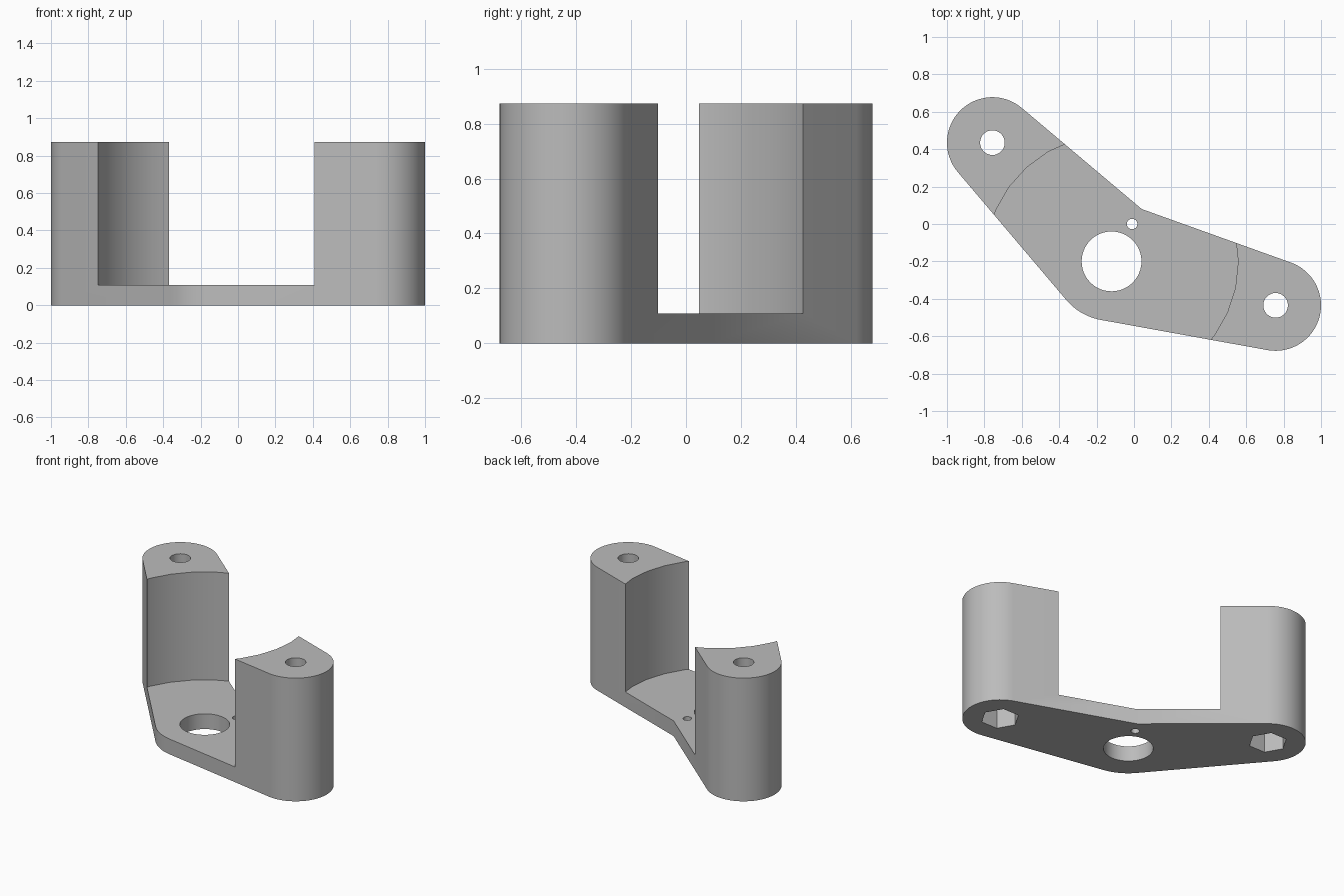
import bpy, bmesh, math
from mathutils import Vector

if "Cube" in bpy.data.objects:
    bpy.data.objects.remove(bpy.data.objects["Cube"])

MID, MID_R = Vector((-0.12, -0.2)), 0.318
RIGHT, LEFT, ARM_R = Vector((0.757, -0.435)), Vector((-0.757, 0.435)), 0.243
HEIGHT, BASE = 0.873, 0.108

grey = bpy.data.materials.new("plain grey")
grey.diffuse_color = (0.5, 0.5, 0.5, 1)
grey.use_nodes = True
grey.node_tree.nodes["Principled BSDF"].inputs["Base Color"].default_value = grey.diffuse_color


def prism(name, points, z0, z1):
    """Extrude a flat counter-clockwise outline from z0 to z1."""
    bm = bmesh.new()
    face = bm.faces.new([bm.verts.new((p[0], p[1], z0)) for p in points])
    top = bmesh.ops.extrude_face_region(bm, geom=[face])["geom"]
    bmesh.ops.translate(bm, vec=(0, 0, z1 - z0),
                        verts=[v for v in top if isinstance(v, bmesh.types.BMVert)])
    bmesh.ops.recalc_face_normals(bm, faces=bm.faces)
    mesh = bpy.data.meshes.new(name)
    bm.to_mesh(mesh)
    bm.free()
    mesh.materials.append(grey)
    ob = bpy.data.objects.new(name, mesh)
    bpy.context.collection.objects.link(ob)
    return ob


def arc(c, r, a0, a1, n):
    return [c + r * Vector((math.cos(a0 + (a1 - a0) * i / n),
                            math.sin(a0 + (a1 - a0) * i / n))) for i in range(n + 1)]


def circle(c, r, n):
    return arc(c, r, 0, math.tau, n)[:-1]


def tangents(arm):
    """Angles at which the two outer tangent lines touch the hub and arm circles."""
    d = arm - MID
    a = math.atan2(d.y, d.x)
    s = math.acos((MID_R - ARM_R) / d.length)
    return a - s, a + s


# Outline: two rounded arms meeting at the rounded hub, with a sharp inner corner
r0, r1 = tangents(RIGHT)
l0, l1 = tangents(LEFT)
half = (l0 - r1) / 2
inner = MID + MID_R / math.cos(half) * Vector((math.cos(r1 + half), math.sin(r1 + half)))
outline = (arc(RIGHT, ARM_R, r0, r1, 32) + [inner] + arc(LEFT, ARM_R, l0, l1, 32)
           + arc(MID, MID_R, l1, r0 + math.tau, 12))
bracket = prism("bracket", outline, 0, HEIGHT)

# Cutters: round clearance above the base, hub hole, pin hole, screw holes, nut pockets
cutters = [prism("clearance_cutter", circle(MID, 0.677, 30), BASE, 1.2),
           prism("hub_hole_cutter", circle(MID, 0.16, 48), -0.1, 0.3),
           prism("pin_hole_cutter", circle(Vector((-0.01, 0)), 0.028, 24), -0.1, 0.3)]
for side, c in (("right", RIGHT), ("left", LEFT)):
    cutters.append(prism(side + "_nut_cutter", circle(c, 0.125, 6), -0.1, 0.2))
    cutters.append(prism(side + "_screw_cutter", circle(c, 0.066, 32), -0.2, 1.2))

for cutter in cutters:
    mod = bracket.modifiers.new(cutter.name, "BOOLEAN")
    mod.operation, mod.solver, mod.object = "DIFFERENCE", "EXACT", cutter
bpy.context.view_layer.objects.active = bracket
bracket.select_set(True)
for mod in list(bracket.modifiers):
    bpy.ops.object.modifier_apply(modifier=mod.name)
for cutter in cutters:
    bpy.data.objects.remove(cutter)

bpy.ops.object.select_all(action="DESELECT")
bracket.select_set(True)
bpy.ops.object.shade_smooth_by_angle(angle=math.radians(30))
